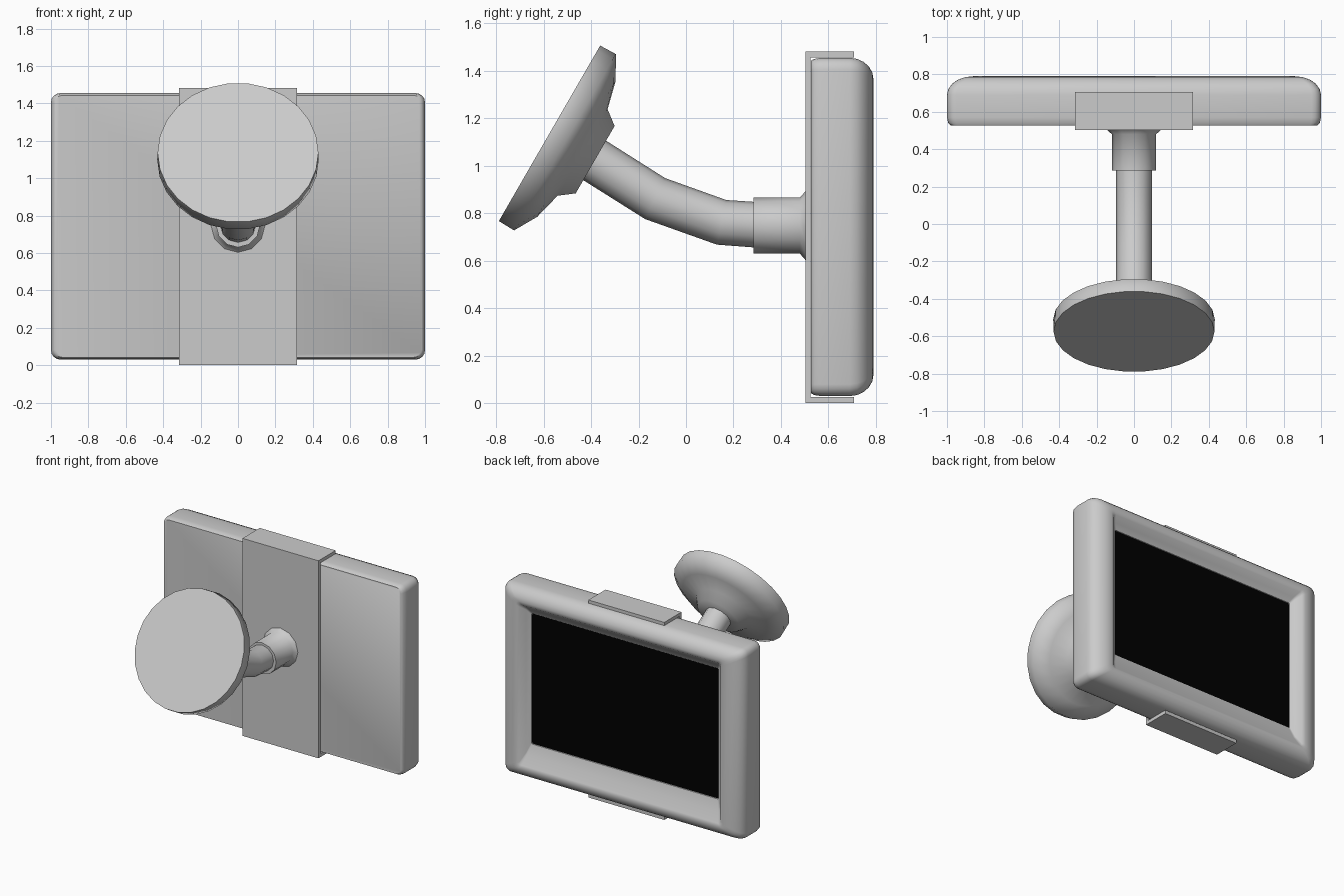
import bpy, bmesh
from math import sin, cos, pi, radians
from mathutils import Vector

if "Cube" in bpy.data.objects:
    bpy.data.objects.remove(bpy.data.objects["Cube"])


def loft(name, rings, smooth=40, color=None):
    """Skin a list of equal-length point rings and cap both ends."""
    bm = bmesh.new()
    loops = [[bm.verts.new(p) for p in ring] for ring in rings]
    n = len(loops[0])
    for a, b in zip(loops, loops[1:]):
        for i in range(n):
            j = (i + 1) % n
            bm.faces.new((a[i], a[j], b[j], b[i]))
    bm.faces.new(loops[0][::-1])
    bm.faces.new(loops[-1])
    bmesh.ops.recalc_face_normals(bm, faces=bm.faces)
    me = bpy.data.meshes.new(name)
    bm.to_mesh(me)
    bm.free()
    ob = bpy.data.objects.new(name, me)
    bpy.context.collection.objects.link(ob)
    if color:
        mat = bpy.data.materials.new(name + "_colour")
        mat.diffuse_color = color
        mat.use_nodes = True
        mat.node_tree.nodes["Principled BSDF"].inputs["Base Color"].default_value = mat.diffuse_color
        me.materials.append(mat)
    if smooth:
        bpy.ops.object.select_all(action='DESELECT')
        ob.select_set(True)
        bpy.context.view_layer.objects.active = ob
        bpy.ops.object.shade_smooth_by_angle(angle=radians(smooth))
    return ob


def rounded_rect(y, hx, hz, r, zc=0.7425, seg=4):
    """Rounded rectangle in the XZ plane."""
    pts = []
    for k, (sx, sz) in enumerate(((1, 1), (-1, 1), (-1, -1), (1, -1))):
        for i in range(seg + 1):
            a = (k + i / seg) * pi / 2
            pts.append((sx * (hx - r) + r * cos(a), y, zc + sz * (hz - r) + r * sin(a)))
    return pts


def circle(center, axis, r, n):
    """Circle around an axis lying in the YZ plane."""
    c, a = Vector(center), Vector(axis).normalized()
    u, v = Vector((1, 0, 0)), a.cross(Vector((1, 0, 0)))
    return [c + r * (cos(2 * pi * i / n) * u + sin(2 * pi * i / n) * v) for i in range(n)]


# Display housing: flat back, rounded front rim, sloping recess
rings = [rounded_rect(0.526, 0.98, 0.70, 0.04),
         rounded_rect(0.54, 0.993, 0.708, 0.045),
         rounded_rect(0.57, 1.0, 0.7125, 0.05)]
for i in range(6):
    t = i / 5 * pi / 2
    rings.append(rounded_rect(0.69 + 0.1 * sin(t), 0.86 + 0.14 * cos(t),
                              0.622 + 0.0905 * cos(t), 0.03 + 0.02 * cos(t)))
rings += [rounded_rect(0.783, 0.835, 0.602, 0.02, 0.738),
          rounded_rect(0.745, 0.805, 0.55, 0.015, 0.755),
          rounded_rect(0.722, 0.775, 0.49, 0.01, 0.774),
          rounded_rect(0.705, 0.774, 0.489, 0.01, 0.774)]
loft("display_housing", rings, smooth=48)

# Black screen
loft("screen", [rounded_rect(y, 0.773, 0.487, 0.01, 0.774) for y in (0.70, 0.718)],
     smooth=0, color=(0, 0, 0, 1))

# Clamp bracket: C-shaped strap gripping top and bottom
strap = [(0.503, 0), (0.707, 0), (0.707, 0.026), (0.525, 0.026),
         (0.525, 1.457), (0.707, 1.457), (0.707, 1.481), (0.503, 1.481)]
loft("clamp_bracket", [[(x, y, z) for y, z in strap] for x in (-0.315, 0.315)], smooth=0)

# Socket on the bracket, flared at its base
loft("arm_socket", [circle((0, y, 0.748), (0, 1, 0), r, 12)
                    for y, r in ((0.285, 0.118), (0.48, 0.118), (0.506, 0.148))], smooth=60)

# Bent arm
path = [Vector(p) for p in ((0, 0.32, 0.75), (0, 0.15, 0.762), (0, -0.13, 0.862), (0, -0.42, 1.045))]
rings = []
for i, p in enumerate(path):
    before = (p - path[i - 1]).normalized() if i else Vector()
    after = (path[i + 1] - p).normalized() if i < 3 else Vector()
    rings.append(circle(p, before + after, 0.096, 12))
loft("arm", rings)

# Tilted suction cup
base, axis = Vector((0, -0.575, 1.137)), Vector((0, 0.866, -0.5))
profile = [(0, 0.43), (0.075, 0.432), (0.131, 0.333), (0.161, 0.212), (0.222, 0.165)]
loft("suction_cup", [circle(base + axis * d, axis, r, 26) for d, r in profile], smooth=65)
